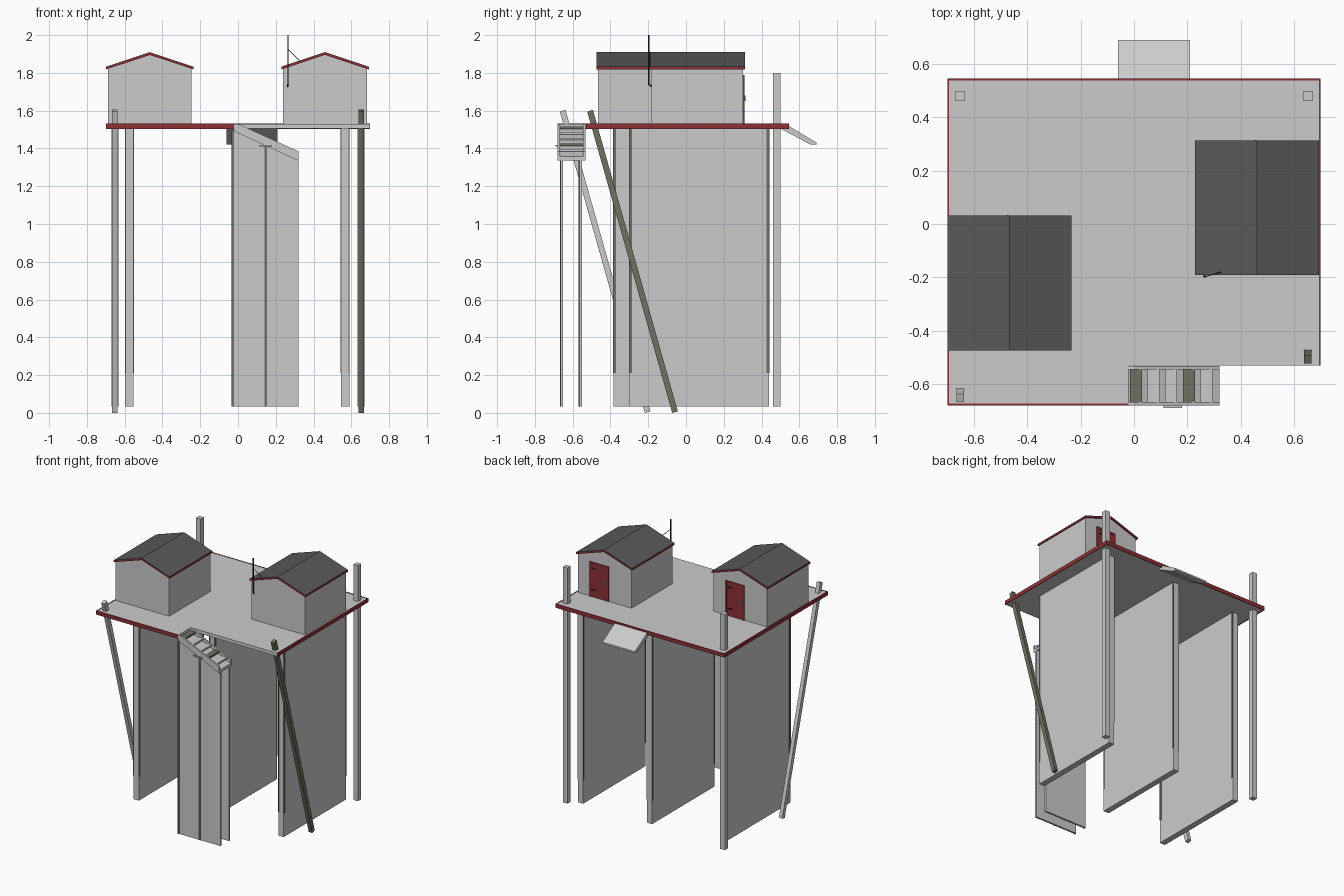
import bpy, bmesh, math
from mathutils import Vector

if "Cube" in bpy.data.objects:
    bpy.data.objects.remove(bpy.data.objects["Cube"])


def mat(name, c):
    m = bpy.data.materials.new(name)
    m.diffuse_color = (*c, 1)
    m.use_nodes = True
    m.node_tree.nodes["Principled BSDF"].inputs["Base Color"].default_value = m.diffuse_color
    return m


RED = mat("red_trim", (0.27, 0.03, 0.035))
ROOF = mat("roof_dark", (0.1, 0.1, 0.1))
OLIVE = mat("olive_timber", (0.16, 0.16, 0.12))
BLACK = mat("black_metal", (0.015, 0.015, 0.015))


def prism(name, pts, axis, a, b, m=None):
    """Extrude a 2D outline along an axis from a to b."""
    def place(p, t):
        return {"x": (t, p[0], p[1]), "y": (p[0], t, p[1]), "z": (p[0], p[1], t)}[axis]
    bm = bmesh.new()
    f = bm.faces.new([bm.verts.new(place(p, a)) for p in pts])
    r = bmesh.ops.extrude_face_region(bm, geom=[f])
    off = Vector(place((0, 0), b - a))
    bmesh.ops.translate(bm, vec=off, verts=[v for v in r["geom"] if isinstance(v, bmesh.types.BMVert)])
    bmesh.ops.recalc_face_normals(bm, faces=bm.faces)
    me = bpy.data.meshes.new(name)
    bm.to_mesh(me)
    bm.free()
    ob = bpy.data.objects.new(name, me)
    bpy.context.collection.objects.link(ob)
    if m:
        me.materials.append(m)
    return ob


def box(name, x, y, z, m=None):
    return prism(name, [(x[0], y[0]), (x[1], y[0]), (x[1], y[1]), (x[0], y[1])], "z", z[0], z[1], m)


def rod(name, p, q, r, m=None, sides=6):
    p, q = Vector(p), Vector(q)
    bpy.ops.mesh.primitive_cylinder_add(vertices=sides, radius=r, depth=(q - p).length, location=(p + q) / 2)
    ob = bpy.context.object
    ob.name = name
    ob.rotation_euler = (q - p).to_track_quat("Z", "Y").to_euler()
    if m:
        ob.data.materials.append(m)
    return ob


# Deck with notched front right corner
Z0, Z1 = 1.505, 1.53
prism("deck", [(-0.695, -0.675), (-0.02, -0.675), (-0.02, -0.53), (0.695, -0.53),
               (0.695, 0.54), (-0.695, 0.54)], "z", Z0, Z1)
box("deck_trim_front", (-0.7, -0.02), (-0.68, -0.674), (Z0 - 0.002, Z1 + 0.002), RED)
box("deck_trim_left", (-0.7, -0.694), (-0.68, 0.545), (Z0 - 0.002, Z1 + 0.002), RED)
box("deck_trim_right", (0.694, 0.7), (-0.53, 0.545), (Z0 - 0.002, Z1 + 0.002), RED)
box("deck_trim_back", (-0.7, 0.7), (0.539, 0.545), (Z0 - 0.002, Z1 + 0.002), RED)

# Three supporting walls with dark strips on the end edges
for name, x, y0, y1 in (("left", -0.575, -0.385, 0.385), ("middle", -0.005, -0.30, 0.44),
                        ("right", 0.567, -0.30, 0.44)):
    box(name + "_wall", (x - 0.022, x + 0.022), (y0, y1), (0.035, Z0))
    for i, y in enumerate((y0, y1 - 0.014)):
        for s in (-1, 1):
            xs = x + s * 0.0215
            box(f"{name}_wall_strip", (xs - 0.003, xs + 0.003), (y - 0.001, y + 0.015), (0.21, Z0), OLIVE)

# Upright back posts
for s in (-1, 1):
    box("back_post", (s * 0.652 - 0.019, s * 0.652 + 0.019), (0.461, 0.499), (0.035, 1.80))

# Slanted front posts
for name, x, y, m in (("left", -0.652, -0.655, None), ("right", 0.652, -0.51, OLIVE)):
    prism(name + "_front_post", [(y - 0.013, 1.595), (y + 0.017, 1.605), (y + 0.467, 0.008), (y + 0.437, 0.0)],
          "x", x - 0.014, x + 0.014, m)


# Cabins with gable roof, red fascia and back door
def cabin(name, cx, y0, y1):
    prism(name + "_cabin", [(cx - 0.222, Z1), (cx + 0.222, Z1), (cx + 0.222, 1.822),
                            (cx, 1.895), (cx - 0.222, 1.822)], "y", y0 + 0.01, y1 - 0.01)

    def chevron(w, lo, hi):
        return [(cx - w, 1.83 + lo), (cx, 1.907 + lo), (cx + w, 1.83 + lo),
                (cx + w, 1.83 + hi), (cx, 1.907 + hi), (cx - w, 1.83 + hi)]
    prism(name + "_roof_fascia", chevron(0.232, -0.012, 0), "y", y0, y1, RED)
    prism(name + "_roof", chevron(0.231, 0, 0.003), "y", y0 + 0.001, y1 - 0.001, ROOF)
    yb = y1 - 0.01
    d0, d1 = cx - 0.035, cx + 0.125
    box(name + "_door", (d0, d1), (yb - 0.002, yb + 0.003), (Z1, 1.79), RED)
    for a, b in ((d0, d0 + 0.014), (d1 - 0.014, d1)):
        box(name + "_door_jamb", (a, b), (yb, yb + 0.007), (Z1, 1.79), RED)
    box(name + "_door_head", (d0, d1), (yb, yb + 0.007), (1.776, 1.79), RED)
    for z in (1.58, 1.74):
        box(name + "_door_hinge", (d1 - 0.055, d1 - 0.014), (yb, yb + 0.006), (z, z + 0.008), BLACK)
    rod(name + "_door_handle", (d0 + 0.03, yb + 0.008, 1.65), (d0 + 0.03, yb + 0.008, 1.68), 0.005)


cabin("left", -0.467, -0.475, 0.032)
cabin("right", 0.461, -0.192, 0.313)

# Antenna on the right cabin
rod("antenna_mast", (0.265, -0.198, 1.74), (0.265, -0.198, 2.0), 0.004, BLACK)
rod("antenna_brace", (0.265, -0.198, 1.925), (0.328, -0.18, 1.862), 0.002, BLACK)
rod("antenna_foot", (0.265, -0.198, 1.74), (0.262, -0.18, 1.727), 0.004, BLACK)

# Sloping back chute
prism("back_chute", [(0.50, 1.505), (0.545, 1.518), (0.69, 1.432), (0.69, 1.42), (0.66, 1.42)],
      "x", -0.06, 0.21)

# Front side ramp: stringers, floor and treads
side = [(-0.02, 1.53), (0.0, 1.53), (0.32, 1.385), (0.32, 1.335), (-0.02, 1.49)]
prism("ramp_stringer_front", side, "y", -0.68, -0.668)
prism("ramp_stringer_back", side, "y", -0.545, -0.533)
prism("ramp_floor", [(-0.02, 1.512), (0.32, 1.357), (0.32, 1.337), (-0.02, 1.492)], "y", -0.67, -0.543)
for i in range(5):
    x = -0.015 + i * 0.066
    z = 1.516 - i * 0.030
    box("ramp_tread", (x, x + 0.045), (-0.67, -0.543), (z - 0.012, z), OLIVE if i in (0, 3) else None)
box("ramp_side_plate", (0.11, 0.18), (-0.69, -0.678), (1.41, 1.418))

# Ramp support panels with dark strips
for name, y in (("front", -0.665), ("back", -0.565)):
    prism("ramp_panel_" + name, [(-0.03, 0.035), (0.32, 0.035), (0.32, 1.345), (-0.03, 1.495)],
          "y", y, y + 0.014)
    for x, top in ((-0.035, 1.495), (0.14, 1.42)):
        box(f"ramp_panel_{name}_strip", (x, x + 0.014), (y - 0.003, y + 0.01), (0.035, top), OLIVE)
